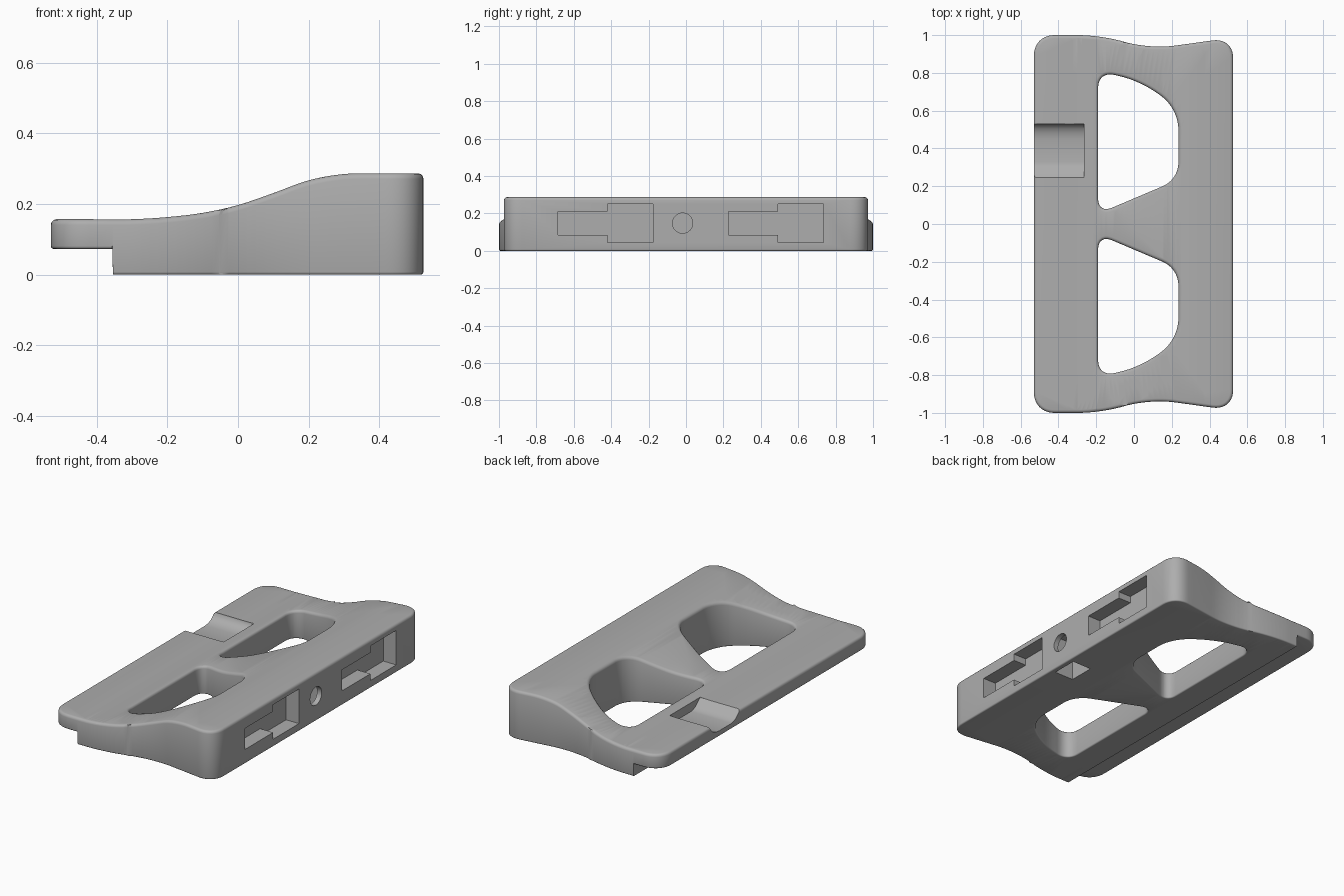
import bpy, bmesh, math
from mathutils import Vector

if "Cube" in bpy.data.objects:
    bpy.data.objects.remove(bpy.data.objects["Cube"], do_unlink=True)

grey = bpy.data.materials.new("matte grey")
grey.use_nodes = True
colour = (0.42, 0.42, 0.42, 1)
grey.diffuse_color = colour
grey.node_tree.nodes["Principled BSDF"].inputs["Base Color"].default_value = colour


def rounded(corners, steps=10):
    """Closed loop from (x, y, rounding distance) corners."""
    pts = []
    for i, (x, y, d) in enumerate(corners):
        p = Vector((x, y))
        a = Vector(corners[i - 1][:2])
        b = Vector(corners[(i + 1) % len(corners)][:2])
        a = p + (a - p).normalized() * d
        b = p + (b - p).normalized() * d
        ha, hb = a.lerp(p, 0.6), b.lerp(p, 0.6)
        for k in range(steps + 1):
            t = k / steps
            s = 1 - t
            q = a * s**3 + ha * 3 * s * s * t + hb * 3 * s * t * t + b * t**3
            if not pts or (q - pts[-1]).length > 0.002:
                pts.append(q)
    return pts


def offset(pts, dist):
    """Move a loop inwards by dist (outwards when negative)."""
    n = len(pts)
    area = sum(pts[i - 1].cross(pts[i]) for i in range(n))
    out = []
    for i in range(n):
        t = (pts[i] - pts[i - 1]).normalized() + (pts[(i + 1) % n] - pts[i]).normalized()
        t.normalize()
        out.append(pts[i] + Vector((-t.y, t.x)) * math.copysign(1, area) * dist)
    return out


def top_height(x):
    """Smooth S-shaped top, low on one side and high on the other."""
    z = [.157, .157, .157, .163, .175, .197, .231, .267, .285, .287, .287, .287]
    u = min(max((x + 0.5) / 0.1, 0), 9.999)
    i = int(u)
    t = u - i
    m0 = (z[i + 1] - z[max(i - 1, 0)]) / 2
    m1 = (z[min(i + 2, 11)] - z[i]) / 2
    return ((2 * t**3 - 3 * t**2 + 1) * z[i] + (t**3 - 2 * t**2 + t) * m0
            + (3 * t**2 - 2 * t**3) * z[i + 1] + (t**3 - t**2) * m1)


def make_object(name, bm):
    bmesh.ops.recalc_face_normals(bm, faces=bm.faces[:])
    mesh = bpy.data.meshes.new(name)
    bm.to_mesh(mesh)
    bm.free()
    mesh.materials.append(grey)
    ob = bpy.data.objects.new(name, mesh)
    bpy.context.collection.objects.link(ob)
    return ob


# Plan outline with waisted ends, and the two window openings
half = [(0.525, 0.987, 0.11), (0.08, 0.925, 0.14), (-0.17, 1, 0.13), (-0.53, 1, 0.11)]
outline = rounded(half + [(x, -y, d) for x, y, d in reversed(half)])
window = [(-0.19, 0.055, 0.08), (0.235, 0.235, 0.09), (0.235, 0.6, 0.1),
          (0.06, 0.75, 0.13), (-0.19, 0.81, 0.09)]
loops = [(outline, 1), (rounded(window), -1),
         (rounded([(x, -y, d) for x, y, d in window]), -1)]

# Slab with rounded rims, before its top and underside are shaped
bm = bmesh.new()
levels = []
for low, r in ((True, 0.008), (False, 0.016)):
    arc = [math.radians(a) for a in (0, 30, 60, 90)]
    ring = [(r * (1 - math.sin(a)), r * (1 - math.cos(a))) for a in arc]
    levels += ring if low else [(i, 1 - z) for i, z in reversed(ring)]
caps = ([], [])
for pts, side in loops:
    rings = []
    for inset, z in levels:
        rings.append([bm.verts.new((p.x, p.y, z)) for p in offset(pts, inset * side)])
    n = len(pts)
    for lower, upper in zip(rings, rings[1:]):
        for i in range(n):
            bm.faces.new((lower[i - 1], lower[i], upper[i], upper[i - 1]))
    for cap, ring in zip(caps, (rings[0], rings[-1])):
        cap += [bm.edges.get((ring[i - 1], ring[i])) for i in range(n)]
for cap in caps:
    bmesh.ops.triangle_fill(bm, use_beauty=True, edges=cap)

# Slice across the slope, then bend the top and step the underside
STEP = -0.355
for x in [STEP - 0.001, STEP + 0.001] + [-0.325 + 0.025 * i for i in range(29)]:
    bmesh.ops.bisect_plane(bm, geom=bm.verts[:] + bm.edges[:] + bm.faces[:],
                           plane_co=(x, 0, 0), plane_no=(1, 0, 0), dist=1e-5)
for v in bm.verts:
    if v.co.z > 0.5:
        v.co.z += top_height(v.co.x) - 1
    elif v.co.x < STEP:
        v.co.z += 0.073
body = make_object("riser_body", bm)


def prism(name, pts, axis_vec):
    """Extrude a planar polygon along a vector."""
    bm = bmesh.new()
    face = bm.faces.new([bm.verts.new(p) for p in pts])
    new = bmesh.ops.extrude_face_region(bm, geom=[face])["geom"]
    bmesh.ops.translate(bm, vec=axis_vec,
                        verts=[g for g in new if isinstance(g, bmesh.types.BMVert)])
    return make_object(name, bm)


cutters = []

# Trough on the low edge
trough = [(.53, .3), (.53, .152), (.52, .135), (.505, .122), (.48, .111), (.45, .106),
          (.33, .106), (.31, .11), (.29, .12), (.245, .157), (.245, .3)]
cutters.append(prism("trough_cutter", [(-0.7, y, z) for y, z in trough], (0.435, 0, 0)))

# Two keyhole pockets in the high edge
for y0 in (-0.685, 0.228):
    key = [(0, .085), (.265, .085), (.265, .045), (.508, .045),
           (.508, .25), (.265, .25), (.265, .21), (0, .21)]
    cutters.append(prism("pocket_cutter", [(0.44, y0 + y, z) for y, z in key], (0.2, 0, 0)))

# Bolt hole and the nut slot that meets it from below
circle = [math.tau * i / 32 for i in range(32)]
cutters.append(prism("bolt_cutter", [(0.25, -0.018 + 0.054 * math.cos(a),
                                      0.148 + 0.054 * math.sin(a)) for a in circle], (0.4, 0, 0)))
cutters.append(prism("nut_slot_cutter", [(x, y, -0.1) for x, y in
                     ((.37, -.095), (.495, -.095), (.495, .06), (.37, .06))], (0, 0, 0.33)))

bpy.context.view_layer.objects.active = body
body.select_set(True)
for cutter in cutters:
    mod = body.modifiers.new(cutter.name, "BOOLEAN")
    mod.operation = "DIFFERENCE"
    mod.solver = "EXACT"
    mod.object = cutter
    bpy.ops.object.modifier_apply(modifier=mod.name)
    bpy.data.objects.remove(cutter, do_unlink=True)
bpy.ops.object.shade_smooth_by_angle(angle=math.radians(35))
